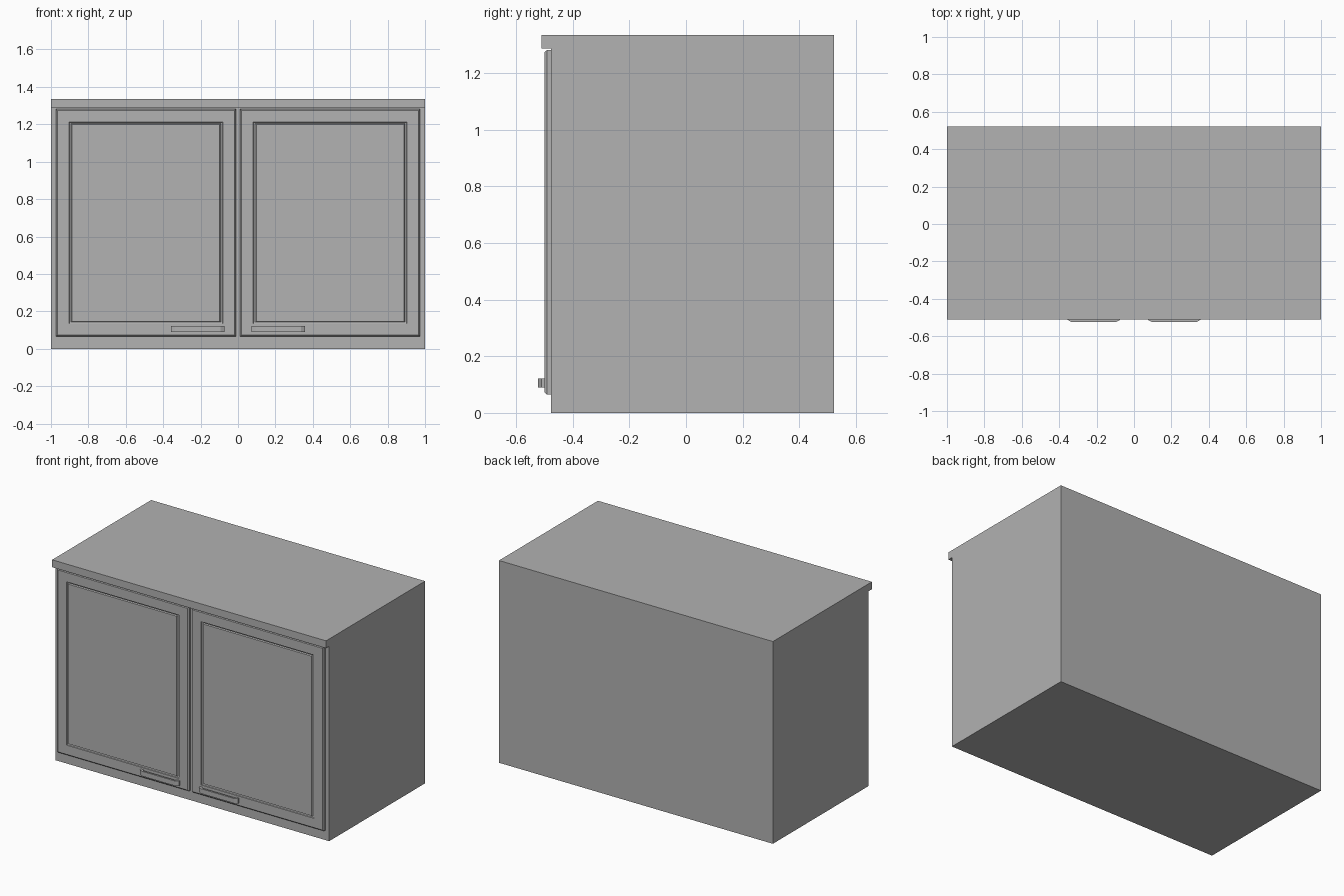
import bpy, bmesh

if "Cube" in bpy.data.objects:
    bpy.data.objects.remove(bpy.data.objects["Cube"])

paint = bpy.data.materials.new("grey_paint")
paint.diffuse_color = (0.445, 0.445, 0.445, 1)
paint.use_nodes = True
paint.node_tree.nodes["Principled BSDF"].inputs["Base Color"].default_value = paint.diffuse_color


def finish(bm, name):
    bmesh.ops.recalc_face_normals(bm, faces=bm.faces)
    mesh = bpy.data.meshes.new(name)
    bm.to_mesh(mesh)
    bm.free()
    mesh.materials.append(paint)
    obj = bpy.data.objects.new(name, mesh)
    bpy.context.collection.objects.link(obj)
    return obj


def extrude_profile(name, points, offset):
    """Closed flat outline swept along an offset."""
    bm = bmesh.new()
    face = bm.faces.new([bm.verts.new(p) for p in points])
    result = bmesh.ops.extrude_face_region(bm, geom=[face], use_keep_orig=True)
    moved = [v for v in result["geom"] if isinstance(v, bmesh.types.BMVert)]
    bmesh.ops.translate(bm, verts=moved, vec=offset)
    return finish(bm, name)


def door(name, x0, x1, z0, z1):
    """Nested rectangles: slab, chamfered edge, engraved panel groove."""
    # inset in x, inset in z, depth y
    steps = [(0, 0, -0.477), (0, 0, -0.491), (0.007, 0.008, -0.50),
             (0.069, 0.069, -0.50), (0.072, 0.071, -0.494),
             (0.080, 0.077, -0.492), (0.086, 0.081, -0.50)]
    bm = bmesh.new()
    rings = []
    for ix, iz, y in steps:
        corners = [(x0 + ix, z0 + iz), (x1 - ix, z0 + iz),
                   (x1 - ix, z1 - iz), (x0 + ix, z1 - iz)]
        rings.append([bm.verts.new((x, y, z)) for x, z in corners])
    for a, b in zip(rings, rings[1:]):
        for i in range(4):
            j = (i + 1) % 4
            bm.faces.new((a[i], a[j], b[j], b[i]))
    bm.faces.new(rings[0])
    bm.faces.new(rings[-1])
    return finish(bm, name)


# Cabinet body with overhanging top edge
body = [(-0.477, 0), (0.522, 0), (0.522, 1.335), (-0.51, 1.335),
        (-0.51, 1.286), (-0.477, 1.286)]
extrude_profile("cabinet_body", [(-1, y, z) for y, z in body], (2, 0, 0))

# Bracket shaped handle outline, seen from above
handle = [(0.072, -0.499), (0.072, -0.511), (0.094, -0.523), (0.336, -0.523),
          (0.358, -0.511), (0.358, -0.499), (0.338, -0.499), (0.332, -0.511),
          (0.098, -0.511), (0.092, -0.499)]

# Matching doors and handles
for side, s in (("left", -1), ("right", 1)):
    x0, x1 = sorted((s * 0.012, s * 0.973))
    door(side + "_door", x0, x1, 0.065, 1.281)
    extrude_profile(side + "_handle", [(s * x, y, 0.09) for x, y in handle],
                    (0, 0, 0.032))
